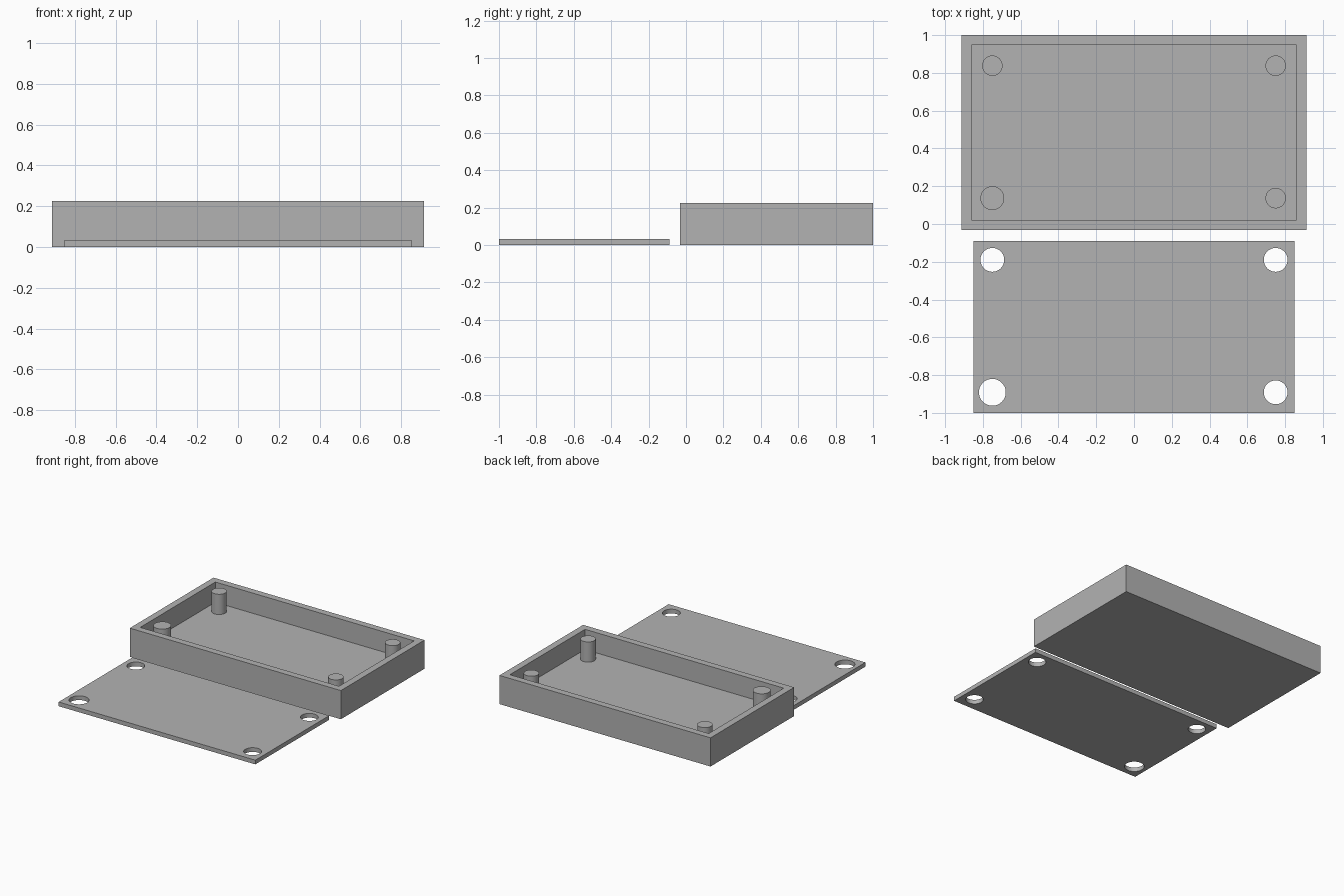
import bpy, bmesh, math

if "Cube" in bpy.data.objects:
    bpy.data.objects.remove(bpy.data.objects["Cube"])

grey = bpy.data.materials.new("plain grey")
grey.diffuse_color = (0.45, 0.45, 0.45, 1)
grey.use_nodes = True
grey.node_tree.nodes["Principled BSDF"].inputs["Base Color"].default_value = grey.diffuse_color

HEIGHT, FLOOR, WALL, LID = 0.224, 0.066, 0.053, 0.033


def block(name, x, y0, y1, z0, z1):
    """Box centred on x = 0 between the given y and z limits."""
    bpy.ops.mesh.primitive_cube_add(size=1, location=(0, 0, 0))
    ob = bpy.context.object
    ob.name = name
    for v in ob.data.vertices:
        v.co = (2 * x * v.co.x, y0 + (v.co.y + 0.5) * (y1 - y0), z0 + (v.co.z + 0.5) * (z1 - z0))
    ob.data.materials.append(grey)
    return ob


def cylinder(name, x, y, r, z0, z1):
    bpy.ops.mesh.primitive_cylinder_add(vertices=64, radius=r, depth=z1 - z0,
                                        location=(x, y, (z0 + z1) / 2))
    ob = bpy.context.object
    ob.name = name
    ob.data.materials.append(grey)
    bpy.ops.object.shade_smooth_by_angle(angle=math.radians(30))
    return ob


# open tray: inset the top face and sink it to the floor
tray = block("tray", 0.912, -0.033, 1.0, 0, HEIGHT)
bm = bmesh.new()
bm.from_mesh(tray.data)
top = max(bm.faces, key=lambda f: f.calc_center_median().z)
bmesh.ops.inset_region(bm, faces=[top], thickness=WALL, use_even_offset=True)
ext = bmesh.ops.extrude_discrete_faces(bm, faces=[top])
for v in ext["faces"][0].verts:
    v.co.z = FLOOR
bmesh.ops.recalc_face_normals(bm, faces=bm.faces)
bm.to_mesh(tray.data)
bm.free()

# flat lid lying in front of the tray
lid = block("lid", 0.85, -1.0, -0.089, 0, LID)

# corner posts in the tray and matching holes in the lid; one pair is larger
corners = [("back_left", -0.75, 0.838, 0.054, 0.063),
           ("back_right", 0.75, 0.838, 0.054, 0.063),
           ("front_left", -0.75, 0.137, 0.063, 0.071),
           ("front_right", 0.75, 0.137, 0.054, 0.063)]
for label, x, y, r_post, r_hole in corners:
    cylinder("post_" + label, x, y, r_post, FLOOR - 0.01, HEIGHT)
    cutter = cylinder("hole_cutter_" + label, x, y - 1.028, r_hole, -0.1, 0.1)
    mod = lid.modifiers.new("hole_" + label, "BOOLEAN")
    mod.operation = "DIFFERENCE"
    mod.solver = "EXACT"
    mod.object = cutter
    bpy.context.view_layer.objects.active = lid
    bpy.ops.object.modifier_apply(modifier=mod.name)
    bpy.data.objects.remove(cutter)
